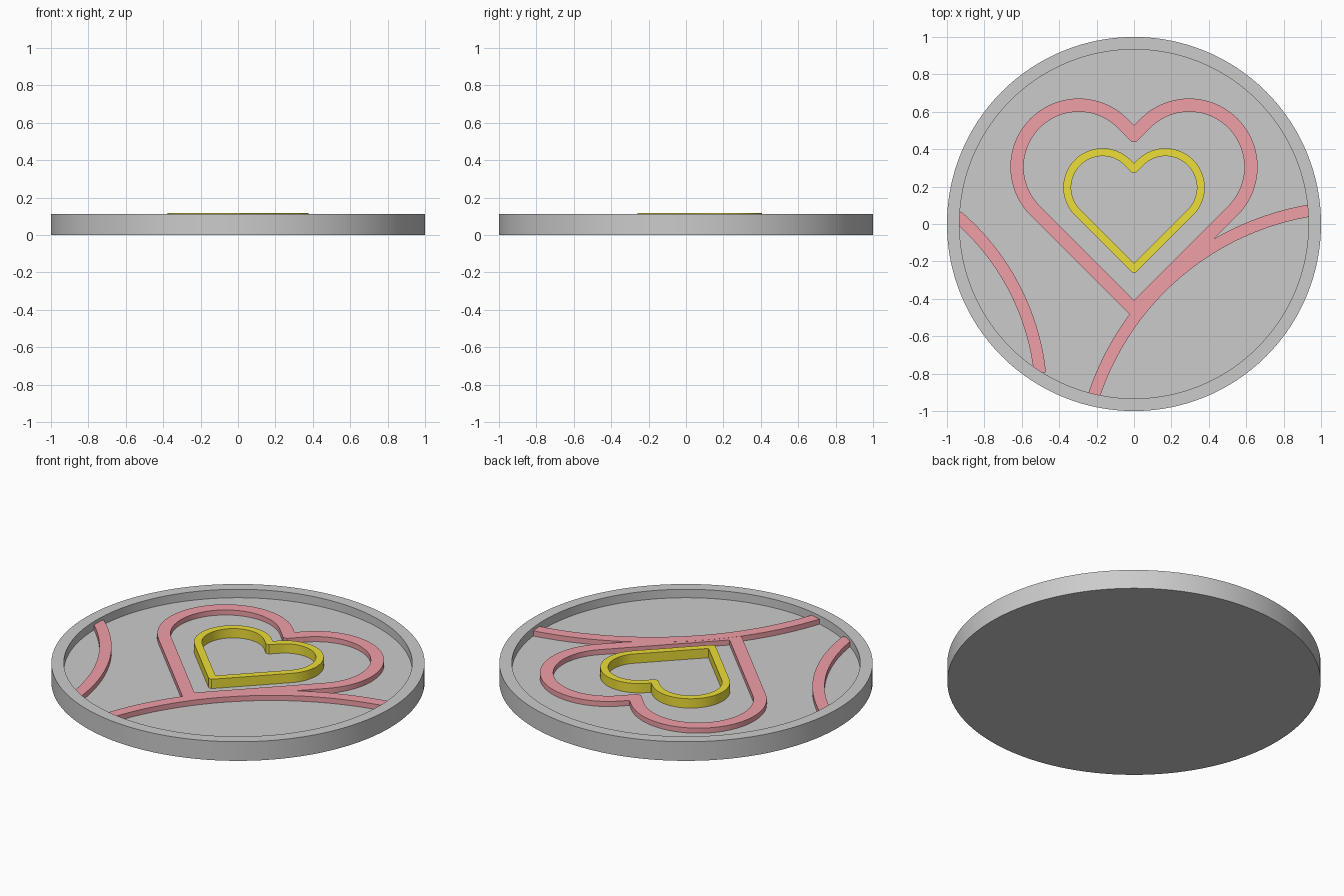
import bpy, bmesh
from math import pi, sin, cos, atan2, hypot, asin, sqrt, radians

if "Cube" in bpy.data.objects:
    bpy.data.objects.remove(bpy.data.objects["Cube"])

FLOOR, RIM_TOP, RED_TOP, GOLD_TOP = 0.063, 0.113, 0.093, 0.118


def material(name, rgb):
    m = bpy.data.materials.new(name)
    m.diffuse_color = (*rgb, 1)
    m.use_nodes = True
    m.node_tree.nodes["Principled BSDF"].inputs["Base Color"].default_value = m.diffuse_color
    return m


def finish(name, bm, mat=None):
    bmesh.ops.recalc_face_normals(bm, faces=bm.faces)
    me = bpy.data.meshes.new(name)
    bm.to_mesh(me)
    bm.free()
    ob = bpy.data.objects.new(name, me)
    bpy.context.collection.objects.link(ob)
    if mat:
        me.materials.append(mat)
    bpy.ops.object.select_all(action='DESELECT')
    ob.select_set(True)
    bpy.context.view_layer.objects.active = ob
    bpy.ops.object.shade_smooth_by_angle(angle=radians(30))
    return ob


def strip(name, side_a, side_b, z0, z1, mat, closed):
    """Raised band between two matching outlines."""
    bm = bmesh.new()
    rows = [[bm.verts.new((x, y, z)) for x, y in side]
            for side, z in ((side_a, z0), (side_a, z1), (side_b, z1), (side_b, z0))]
    n = len(side_a)
    for i in range(n if closed else n - 1):
        j = (i + 1) % n
        for k in range(4):
            a, b = rows[k], rows[(k + 1) % 4]
            bm.faces.new((a[i], a[j], b[j], b[i]))
    if not closed:
        for i in (0, n - 1):
            bm.faces.new([r[i] for r in rows])
    return finish(name, bm, mat)


def heart_outline(cx, cy, r, notch_flat, tip_flat, steps=40):
    """Two round lobes joined by 45 degree straights, slightly blunted corners."""
    mid = cy - cx
    right = [(notch_flat, mid + r * sqrt(2) + notch_flat)]
    for i in range(steps + 1):
        a = radians(135 - 180 * i / steps)
        right.append((cx + r * cos(a), cy + r * sin(a)))
    right.append((tip_flat, mid - r * sqrt(2) + tip_flat))
    return right + [(-x, y) for x, y in reversed(right)]


def heart(name, cx, cy, r_out, r_in, top, mat, flat):
    strip(name, heart_outline(cx, cy, r_out, 0.001, flat),
          heart_outline(cx, cy, r_in, flat, 0.001), FLOOR - 0.003, top, mat, True)


def arc_band(name, p, q, sagitta, width, top, mat, steps=40):
    """Circular band from p to q, bulging left of p->q; ends run into the rim."""
    dx, dy = q[0] - p[0], q[1] - p[1]
    c = hypot(dx, dy)
    nx, ny = -dy / c, dx / c
    R = (c * c / 4 + sagitta ** 2) / (2 * sagitta)
    ox = (p[0] + q[0]) / 2 - nx * (R - sagitta)
    oy = (p[1] + q[1]) / 2 - ny * (R - sagitta)
    half = asin(c / 2 / R) + 0.018 / R
    mid = atan2(ny, nx)
    angles = [mid + half - 2 * half * i / steps for i in range(steps + 1)]
    sides = [[(ox + r * cos(a), oy + r * sin(a)) for a in angles]
             for r in (R + width / 2, R - width / 2)]
    strip(name, *sides, FLOOR - 0.003, top, mat, False)


red = material("red", (0.87, 0.35, 0.39))
gold = material("gold", (0.85, 0.73, 0.04))

# Round tray with raised rim
bm = bmesh.new()
N = 128
profile = [(1, 0), (1, RIM_TOP), (0.933, RIM_TOP), (0.933, FLOOR)]
rings = [[bm.verts.new((r * cos(2 * pi * i / N), r * sin(2 * pi * i / N), z))
          for i in range(N)] for r, z in profile]
for a, b in zip(rings, rings[1:]):
    for i in range(N):
        j = (i + 1) % N
        bm.faces.new((a[i], a[j], b[j], b[i]))
bm.faces.new(rings[0])
bm.faces.new(rings[-1])
finish("round_tray", bm)

# Nested heart outlines
heart("large_heart", 0.295, 0.305, 0.366, 0.295, RED_TOP, red, 0.012)
heart("small_heart", 0.168, 0.195, 0.21, 0.168, GOLD_TOP, gold, 0.01)

# Curved ribs running to the rim
arc_band("left_rib", (-0.932, 0.03), (-0.505, -0.778), 0.084, 0.065, RED_TOP, red)
arc_band("right_rib", (-0.21, -0.905), (0.93, 0.07), 0.205, 0.065, RED_TOP + 0.0005, red)
